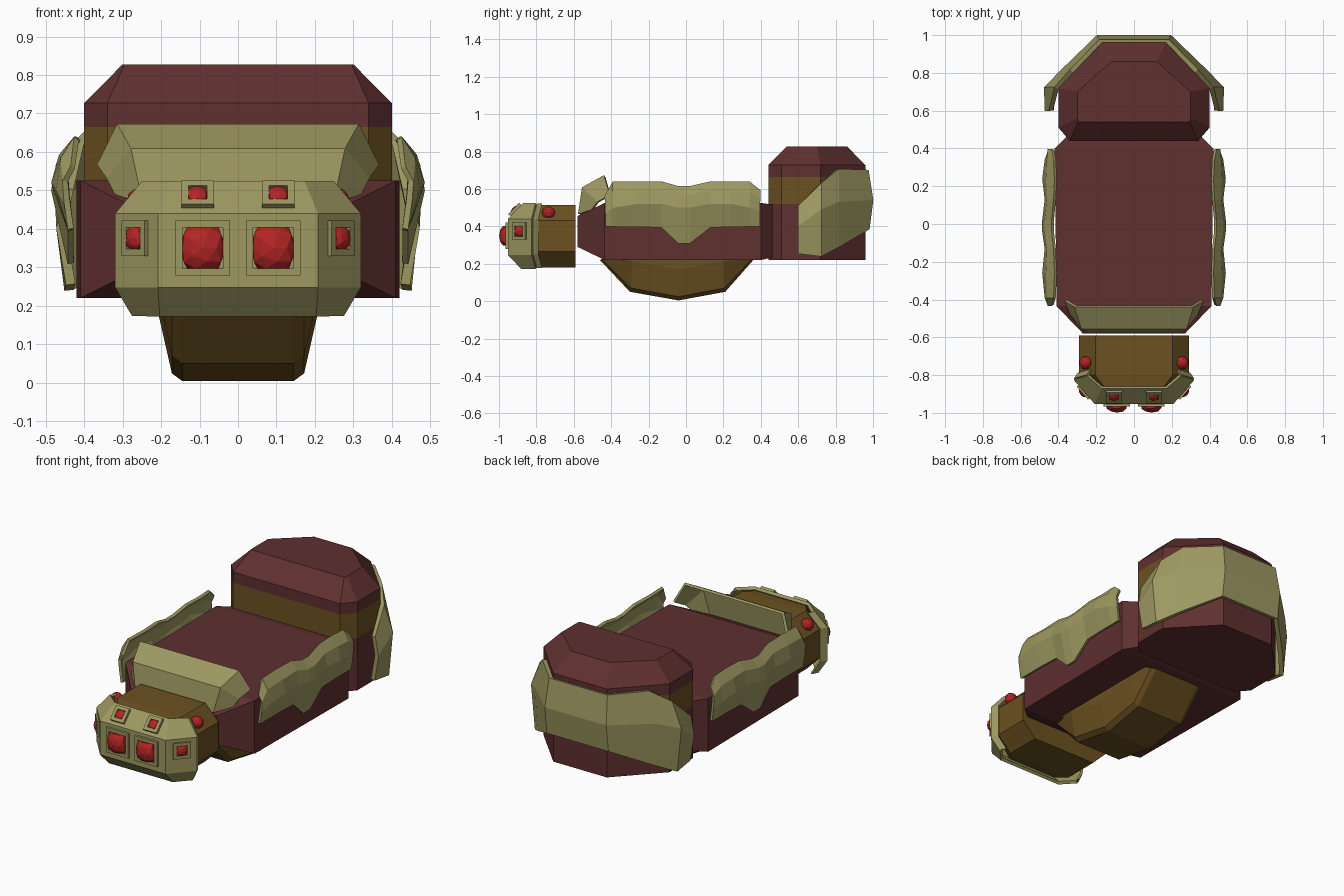
import bpy, bmesh
from mathutils import Vector, Matrix

if "Cube" in bpy.data.objects:
    bpy.data.objects.remove(bpy.data.objects["Cube"])


def material(name, rgb):
    m = bpy.data.materials.new(name)
    m.diffuse_color = (*rgb, 1)
    m.use_nodes = True
    m.node_tree.nodes["Principled BSDF"].inputs["Base Color"].default_value = m.diffuse_color
    return m


OLIVE = material("olive", (0.34, 0.315, 0.12))
MAROON = material("maroon", (0.115, 0.029, 0.029))
BROWN = material("brown", (0.147, 0.082, 0.015))
RED = material("red", (0.45, 0.018, 0.018))


def finish(name, bm, *mats):
    bmesh.ops.recalc_face_normals(bm, faces=bm.faces)
    me = bpy.data.meshes.new(name)
    bm.to_mesh(me)
    bm.free()
    ob = bpy.data.objects.new(name, me)
    bpy.context.collection.objects.link(ob)
    for m in mats:
        me.materials.append(m)
    return ob


def loft(name, rings, *mats, solid=True, rule=None, thick=0.0):
    """Skin rows of points; solid rows are closed loops with end caps."""
    bm = bmesh.new()
    rows = [[bm.verts.new(p) for p in r] for r in rings]
    n = len(rows[0])
    for a, b in zip(rows, rows[1:]):
        for i in range(n if solid else n - 1):
            j = (i + 1) % n
            bm.faces.new((a[i], a[j], b[j], b[i]))
    if solid:
        bm.faces.new(rows[0])
        bm.faces.new(rows[-1])
    if rule:
        for f in bm.faces:
            f.material_index = rule(f.calc_center_median())
    ob = finish(name, bm, *mats)
    if thick:
        s = ob.modifiers.new("thickness", 'SOLIDIFY')
        s.thickness = thick
        s.offset = 0
    return ob


def mirrored(half):
    """Half row on +x, made into a full row from -x to +x."""
    return [(-x, y, z) for x, y, z in reversed(half)] + list(half)


def box_ring(y, x, z0, z1):
    return [(-x, y, z0), (x, y, z0), (x, y, z1), (-x, y, z1)]


# Main body with tapered nose and neck to the rear pod
loft("body", [box_ring(-0.58, 0.27, 0.29, 0.455), box_ring(-0.435, 0.41, 0.22, 0.525),
              box_ring(0.40, 0.42, 0.22, 0.525), box_ring(0.47, 0.35, 0.235, 0.515)], MAROON)

# Rear pod, banded by height
wide = [(0.34, 0.44), (0.40, 0.51), (0.40, 0.72), (0.17, 0.96)]
roof = [(0.295, 0.54), (0.30, 0.56), (0.30, 0.70), (0.12, 0.86)]
levels = [(0.22, wide), (0.52, wide), (0.665, wide), (0.727, wide), (0.828, roof)]
loft("rear_pod", [mirrored([(x, y, z) for x, y in plan]) for z, plan in levels],
     MAROON, BROWN, rule=lambda c: int(0.53 < c.z < 0.66))

# Wrap-around rear shield
loft("rear_shield", [
    mirrored([(0.18, 0.965, 0.70), (0.33, 0.81, 0.705), (0.41, 0.72, 0.63), (0.44, 0.60, 0.505)][::1]),
    mirrored([(0.19, 0.99, 0.54), (0.375, 0.81, 0.53), (0.465, 0.72, 0.49), (0.46, 0.60, 0.40)]),
    mirrored([(0.19, 0.97, 0.385), (0.36, 0.81, 0.29), (0.44, 0.72, 0.24), (0.435, 0.60, 0.255)]),
], OLIVE, solid=False, thick=0.025)

# Belly pan
ys = [-0.46, -0.30, -0.04, 0.21, 0.36]
zs = [0.22, 0.05, 0.004, 0.05, 0.22]


def belly(x, lift, pull):
    return [(x, y * pull, min(0.225, z + lift)) for y, z in zip(ys, zs)]


sections = [(0.205, 0.165, 0.95), (0.172, 0.02, 0.98), (0.145, 0, 1)]
loft("belly_pan", [belly(-x, l, p) for x, l, p in sections]
     + [belly(x, l, p) for x, l, p in reversed(sections)], BROWN)

# Side armour: faceted sheets, ridged outward with a point hanging at the middle
cols = [(-0.43, 0.43, 0.56, 0.47, 0.40), (-0.39, 0.42, 0.635, 0.50, 0.40),
        (-0.26, 0.415, 0.635, 0.52, 0.40), (-0.13, 0.42, 0.635, 0.52, 0.395),
        (-0.04, 0.43, 0.61, 0.50, 0.31), (0.02, 0.43, 0.61, 0.50, 0.31),
        (0.13, 0.42, 0.635, 0.52, 0.395), (0.24, 0.415, 0.635, 0.52, 0.40),
        (0.34, 0.42, 0.635, 0.50, 0.40), (0.395, 0.43, 0.59, 0.48, 0.40)]
for side, s in (("left", -1), ("right", 1)):
    rows = [[], [], [], []]
    for i, (y, xt, zt, zm, zb) in enumerate(cols):
        end = i in (0, len(cols) - 1)
        xm = 0.445 if end else (0.478 if i in (2, 4, 5, 7) else 0.465)
        rows[0].append((s * xt, y, zt))
        rows[1].append((s * (xt + xm) / 2 + s * 0.012, y, zt * 0.6 + zm * 0.4))
        rows[2].append((s * xm, y, zm))
        rows[3].append((s * 0.435, y, zb))
    loft(side + "_armour", rows, OLIVE, solid=False, thick=0.016)

# Front collar scoop
loft("collar", [
    mirrored([(0.31, -0.435, 0.668), (0.36, -0.405, 0.565)]),
    mirrored([(0.275, -0.55, 0.605), (0.335, -0.47, 0.53)]),
    mirrored([(0.245, -0.57, 0.465), (0.315, -0.50, 0.49)]),
], OLIVE, solid=False, thick=0.016)


# Head block
def head_ring(y, w, top, z0, z1):
    return mirrored([(top, y, z0), (w, y, z0 + 0.085), (w, y, z1 - 0.085), (top, y, z1)])


loft("head_block", [head_ring(-0.59, 0.29, 0.205, 0.18, 0.515),
                    head_ring(-0.80, 0.29, 0.205, 0.18, 0.515),
                    head_ring(-0.86, 0.23, 0.16, 0.19, 0.508)], BROWN)

# Face plate: shell around the front of the head
face_rows = [[(0.17, -0.865, 0.518), (0.245, -0.80, 0.518)],
             [(0.205, -0.945, 0.437), (0.313, -0.82, 0.437)],
             [(0.205, -0.945, 0.25), (0.313, -0.82, 0.25)],
             [(0.20, -0.875, 0.178), (0.27, -0.80, 0.178)]]
loft("face_plate", [mirrored(r) for r in face_rows], OLIVE, solid=False, thick=0.018)
# Short return lips at the plate's sides
for side, s in (("left", -1), ("right", 1)):
    rim = [r[1] for r in face_rows]
    loft(side + "_face_lip", [[(s * x, y, z) for x, y, z in rim],
                              [(s * x * 0.94, y + 0.028, z) for x, y, z in rim]],
         OLIVE, solid=False, thick=0.012)


def basis(loc, normal):
    n = Vector(normal).normalized()
    side = Vector((0, 0, 1)).cross(n).normalized()
    m = Matrix((side, n.cross(side), n)).transposed().to_4x4()
    m.translation = loc
    return m


def eye(name, loc, normal, outer, inner, bulge):
    """Square raised frame holding a faceted lens squared off at its edges."""
    m = basis(loc, normal)
    sq = [(-1, -1), (1, -1), (1, 1), (-1, 1)]
    rings = [[m @ Vector((x * r, y * r, h)) for x, y in sq]
             for r, h in ((outer, -0.005), (outer, 0.012), (inner, 0.012), (inner, 0.0))]
    loft(name + "_frame", rings, OLIVE)
    bm = bmesh.new()
    bmesh.ops.create_icosphere(bm, subdivisions=2, radius=inner * 1.3)
    for v in bm.verts:
        v.co.x = max(-inner, min(inner, v.co.x))
        v.co.y = max(-inner, min(inner, v.co.y))
        v.co.z *= bulge / (inner * 1.3)
    bm.transform(m)
    finish(name + "_lens", bm, RED)


# Eyes and side lamps, mirrored
for side, s in (("left", -1), ("right", 1)):
    eye(side + "_main_eye", (s * 0.0915, -0.954, 0.35), (0, -1, 0), 0.071, 0.053, 0.045)
    eye(side + "_upper_eye", (s * 0.105, -0.913, 0.487), (0, -0.72, 0.69), 0.042, 0.024, 0.018)
    eye(side + "_side_eye", (s * 0.264, -0.888, 0.375), (s * 0.757, -0.654, 0), 0.046, 0.028, 0.025)
    bm = bmesh.new()
    bmesh.ops.create_icosphere(bm, subdivisions=2, radius=0.035)
    bmesh.ops.translate(bm, verts=bm.verts, vec=(s * 0.255, -0.735, 0.473))
    finish(side + "_lamp", bm, RED)
